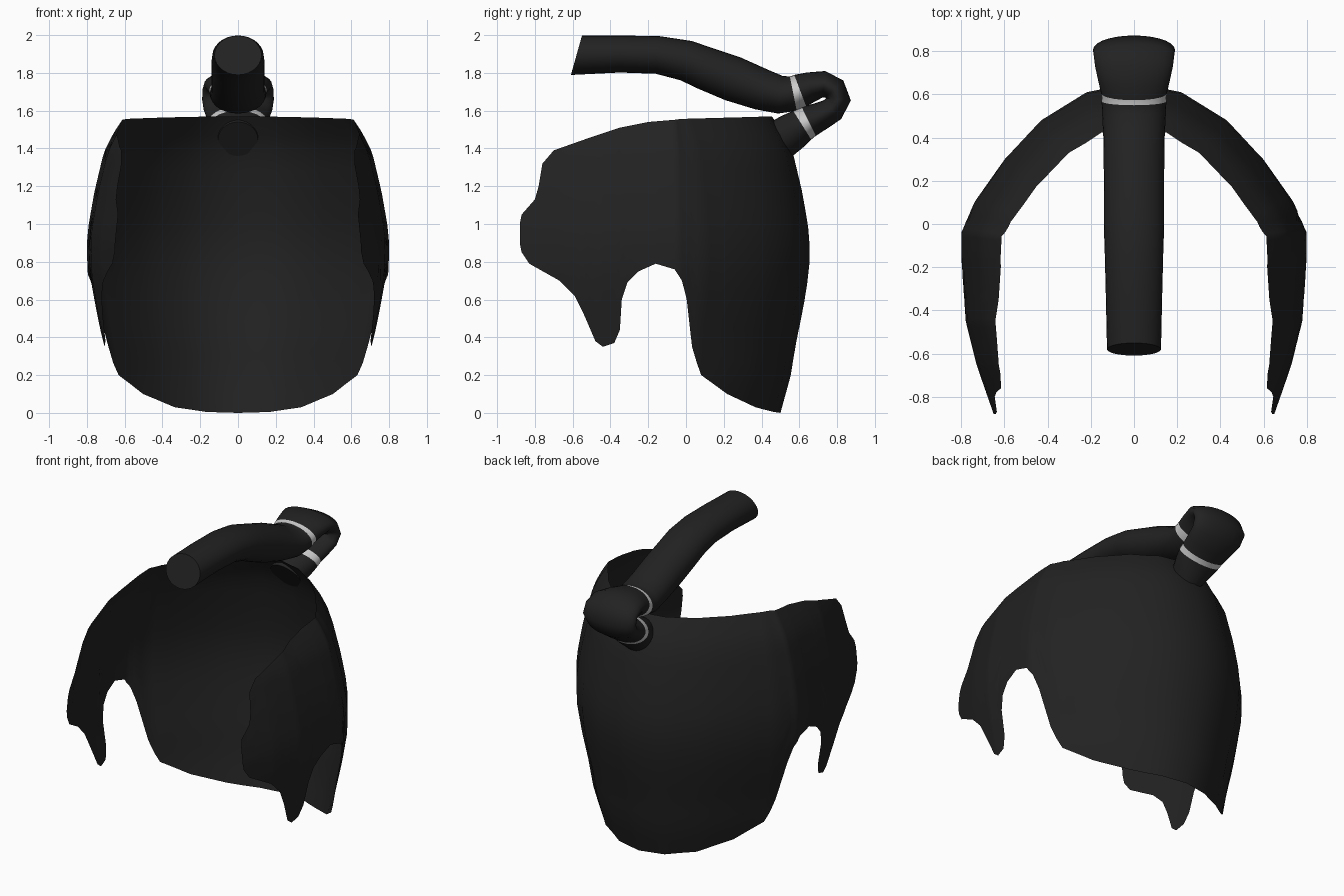
import bpy, bmesh, math
from mathutils import Vector

if "Cube" in bpy.data.objects:
    bpy.data.objects.remove(bpy.data.objects["Cube"])


def material(name, v):
    m = bpy.data.materials.new(name)
    m.diffuse_color = (v, v, v, 1)
    m.use_nodes = True
    m.node_tree.nodes["Principled BSDF"].inputs["Base Color"].default_value = m.diffuse_color
    return m


black = material("black", 0.016)
silver = material("silver", 0.6)


def lerp(table, t):
    if t <= table[0][0]:
        return table[0][1]
    for (a, p), (b, q) in zip(table, table[1:]):
        if t <= b:
            return p + (q - p) * (t - a) / (b - a)
    return table[-1][1]


def finish(bm, name, mats, angle):
    bmesh.ops.recalc_face_normals(bm, faces=bm.faces)
    me = bpy.data.meshes.new(name)
    bm.to_mesh(me)
    bm.free()
    ob = bpy.data.objects.new(name, me)
    bpy.context.collection.objects.link(ob)
    for m in mats:
        me.materials.append(m)
    bpy.context.view_layer.objects.active = ob
    ob.select_set(True)
    bpy.ops.object.shade_smooth_by_angle(angle=math.radians(angle))
    ob.select_set(False)


# Shell: bulging sheet described along its plan depth y
plan_x = [(-.88, .65), (-.65, .73), (-.45, .78), (-.15, .8), (-.04, .8), (.1, .74),
          (.3, .6), (.48, .43), (.61, .22), (.655, 0)]
facing = [(-.2, 0), (-.04, 5), (.1, 28), (.3, 40), (.48, 50), (.61, 70), (.655, 90)]
top = [(-.88, 1.0), (-.87, 1.05), (-.8, 1.13), (-.78, 1.2), (-.76, 1.32), (-.7, 1.39),
       (-.53, 1.45), (-.35, 1.51), (-.2, 1.54), (0, 1.555), (.655, 1.57)]
bottom = [(-.88, .9), (-.87, .85), (-.83, .79), (-.67, .7), (-.59, .62), (-.54, .52),
          (-.48, .38), (-.44, .35), (-.38, .37), (-.35, .44), (-.34, .6), (-.31, .69),
          (-.25, .75), (-.16, .79), (-.06, .76), (-.02, .7), (.01, .6), (.06, .35),
          (.13, .2), (.3, .1), (.48, .03), (.61, .005), (.655, 0)]
inset = [(0, .155), (.2, .1), (.36, .075), (.55, .035), (.75, .003), (.9, 0), (1.0, .01),
         (1.17, .04), (1.38, .09), (1.48, .14), (1.57, .2)]

depths = sorted({p[0] for p in plan_x + top + bottom} | {.2, .39, .55})
columns = [(-1, y) for y in depths] + [(1, y) for y in reversed(depths[:-1])]
ROWS = 16
bm = bmesh.new()
grid = []
for side, y in columns:
    lo, hi = lerp(bottom, y), lerp(top, y)
    a = math.radians(lerp(facing, y))
    col = []
    for i in range(ROWS + 1):
        z = lo + (hi - lo) * i / ROWS
        d = lerp(inset, z)
        x = lerp(plan_x, y) - d * math.cos(a)
        col.append(bm.verts.new((side * x, y - d * math.sin(a), z)))
    grid.append(col)
for a, b in zip(grid, grid[1:]):
    for i in range(ROWS):
        bm.faces.new((a[i], b[i], b[i + 1], a[i + 1]))
finish(bm, "shell", [black], 60)

# Handle: folded tube, stations of (y, z, half width, half thickness)
stations = [(-.58, 1.893, .125, .108), (-.35, 1.9, .13, .098), (-.15, 1.895, .135, .1),
            (0, 1.865, .14, .108), (.1, 1.825, .14, .114), (.25, 1.768, .14, .12),
            (.4, 1.712, .142, .11), (.5, 1.684, .147, .1), (.568, 1.69, .15, .093),
            (.605, 1.705, .152, .09), (.66, 1.725, .165, .08), (.73, 1.74, .18, .07),
            (.785, 1.715, .187, .066), (.807, 1.66, .19, .066), (.775, 1.605, .182, .068),
            (.71, 1.57, .168, .075), (.65, 1.543, .154, .085), (.615, 1.523, .15, .09),
            (.57, 1.493, .135, .1), (.505, 1.45, .105, .108)]
band_spans = (8, 16)
SIDES = 28
bm = bmesh.new()
rings = []
for i, (y, z, w, t) in enumerate(stations):
    p, q = stations[max(i - 1, 0)], stations[min(i + 1, len(stations) - 1)]
    tan = Vector((0, q[0] - p[0], q[1] - p[1])).normalized()
    if i == 0:
        tan = Vector((0, .96, -.27)).normalized()
    nor = Vector((0, -tan.z, tan.y))
    rings.append([bm.verts.new(Vector((w * math.cos(k * math.tau / SIDES), y, z))
                               + nor * t * math.sin(k * math.tau / SIDES))
                  for k in range(SIDES)])
for i, (a, b) in enumerate(zip(rings, rings[1:])):
    for k in range(SIDES):
        f = bm.faces.new((a[k], a[(k + 1) % SIDES], b[(k + 1) % SIDES], b[k]))
        f.material_index = int(i in band_spans)
bm.faces.new(rings[0])
bm.faces.new(rings[-1])
finish(bm, "handle_tube", [black, silver], 50)
